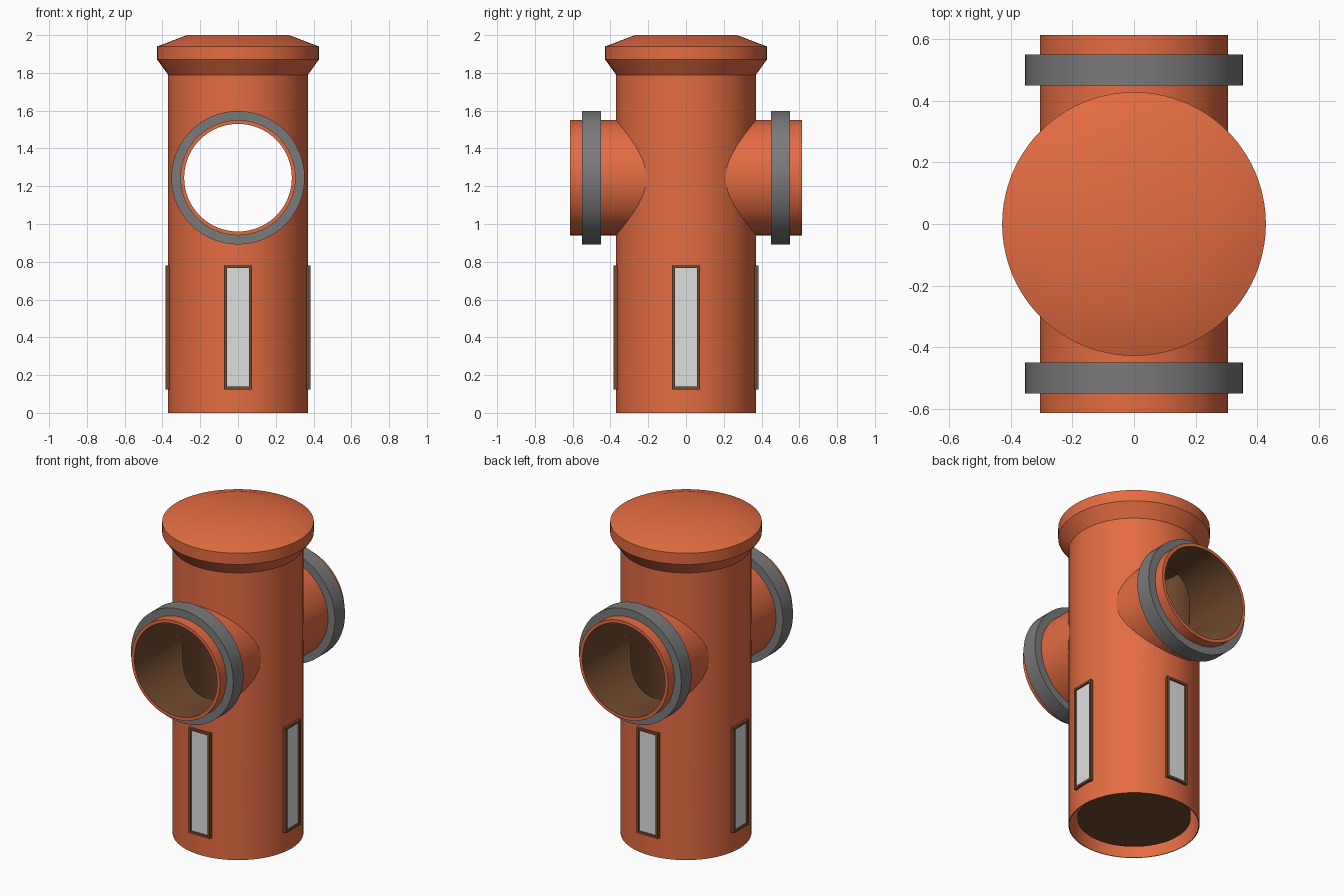
import bpy, bmesh, math
from mathutils import Matrix, Vector

if "Cube" in bpy.data.objects:
    bpy.data.objects.remove(bpy.data.objects["Cube"])

PIPE_Z = 1.245
SEG = 80


def material(name, col):
    m = bpy.data.materials.new(name)
    m.diffuse_color = (*col, 1)
    m.use_nodes = True
    m.node_tree.nodes["Principled BSDF"].inputs["Base Color"].default_value = m.diffuse_color
    return m


ORANGE = material("terracotta orange", (0.78, 0.15, 0.055))
BROWN = material("dark brown", (0.17, 0.07, 0.027))
GREY = material("rubber grey", (0.195, 0.195, 0.195))
PALE = material("pale glass", (0.74, 0.74, 0.74))


def make_object(name, bm, mats):
    bmesh.ops.recalc_face_normals(bm, faces=bm.faces[:])
    me = bpy.data.meshes.new(name)
    bm.to_mesh(me)
    bm.free()
    ob = bpy.data.objects.new(name, me)
    bpy.context.collection.objects.link(ob)
    for m in mats:
        me.materials.append(m)
    return ob


def activate(ob):
    bpy.ops.object.select_all(action='DESELECT')
    ob.select_set(True)
    bpy.context.view_layer.objects.active = ob


def smooth(ob):
    activate(ob)
    bpy.ops.object.shade_smooth_by_angle(angle=math.radians(30))


def lathe(name, profile, mats, matrix=Matrix(), closed=False):
    """Spin an (r, z) profile round z, then place it with the matrix."""
    bm = bmesh.new()
    vs = [bm.verts.new((r, 0, z)) for r, z in profile]
    pairs = list(zip(vs, vs[1:])) + ([(vs[-1], vs[0])] if closed else [])
    edges = [bm.edges.new(p) for p in pairs]
    bmesh.ops.spin(bm, geom=vs + edges, cent=(0, 0, 0), axis=(0, 0, 1),
                   angle=math.tau, steps=SEG, use_duplicate=False)
    bmesh.ops.remove_doubles(bm, verts=bm.verts[:], dist=1e-4)
    bm.transform(matrix)
    return make_object(name, bm, mats)


def solid_cylinder(name, r, z0, z1, matrix=Matrix()):
    return lathe(name, [(0, z0), (r, z0), (r, z1), (0, z1)], [ORANGE], matrix)


def boolean(target, tool, op):
    mod = target.modifiers.new("cut", 'BOOLEAN')
    mod.operation, mod.object, mod.solver = op, tool, 'EXACT'
    activate(target)
    bpy.ops.object.modifier_apply(modifier=mod.name)
    bpy.data.objects.remove(tool)


ALONG_Y = Matrix.Translation((0, 0, PIPE_Z)) @ Matrix.Rotation(math.pi / 2, 4, 'X')

# Main tube with flared cap, and an inner liner set back inside the open foot
body = lathe("main_tube", [
    (0, 0.045), (0.32, 0.045), (0.32, 0.3), (0.365, 0.3), (0.365, 0), (0.37, 0),
    (0.37, 1.79), (0.428, 1.87), (0.428, 1.94), (0.27, 2.0), (0, 2.0)],
    [ORANGE, BROWN])

# Side pipes joined on, then hollowed together with the tube
boolean(body, solid_cylinder("side_pipes", 0.305, -0.613, 0.613, ALONG_Y), 'UNION')
boolean(body, solid_cylinder("cavity", 0.315, 0.36, 1.75), 'DIFFERENCE')
boolean(body, solid_cylinder("bore", 0.285, -0.8, 0.8, ALONG_Y), 'DIFFERENCE')

# Inside faces are brown
for p in body.data.polygons:
    c, n = p.center, p.normal
    in_bore = math.hypot(c.x, c.z - PIPE_Z) < 0.29 and abs(n.y) < 0.5
    in_liner = math.hypot(c.x, c.y) < 0.325 and c.z < 1.9 \
        and math.hypot(c.x, c.z - PIPE_Z) > 0.0 and not (
            abs(math.hypot(c.x, c.z - PIPE_Z) - 0.305) < 0.003 and abs(n.y) < 0.01)
    p.material_index = 1 if in_bore or in_liner else 0
smooth(body)

# Rubber rings round the side pipes
for name, y in (("front_ring", 0.5), ("back_ring", -0.5)):
    ring = lathe(name, [(0.303, y - 0.05), (0.353, y - 0.05),
                        (0.353, y + 0.05), (0.303, y + 0.05)],
                 [GREY], ALONG_Y, closed=True)
    smooth(ring)


def add_box(bm, lo, hi):
    lo, hi = Vector(lo), Vector(hi)
    m = Matrix.Translation((lo + hi) / 2) @ Matrix.Diagonal((*(hi - lo), 1))
    bmesh.ops.create_cube(bm, size=1, matrix=m)


# Four framed windows round the foot
W, T, Z0, Z1 = 0.073, 0.014, 0.125, 0.78
for i, side in enumerate(("front", "right", "back", "left")):
    turn = Matrix.Rotation(i * math.pi / 2, 4, 'Z')
    bm = bmesh.new()
    for x0, x1, z0, z1 in ((-W, -W + T, Z0, Z1), (W - T, W, Z0, Z1),
                           (-W + T, W - T, Z0, Z0 + T), (-W + T, W - T, Z1 - T, Z1)):
        add_box(bm, (x0, -0.383, z0), (x1, -0.361, z1))
    bm.transform(turn)
    make_object(side + "_window_frame", bm, [BROWN])
    bm = bmesh.new()
    add_box(bm, (-W + T, -0.374, Z0 + T), (W - T, -0.366, Z1 - T))
    bm.transform(turn)
    make_object(side + "_window_pane", bm, [PALE])
